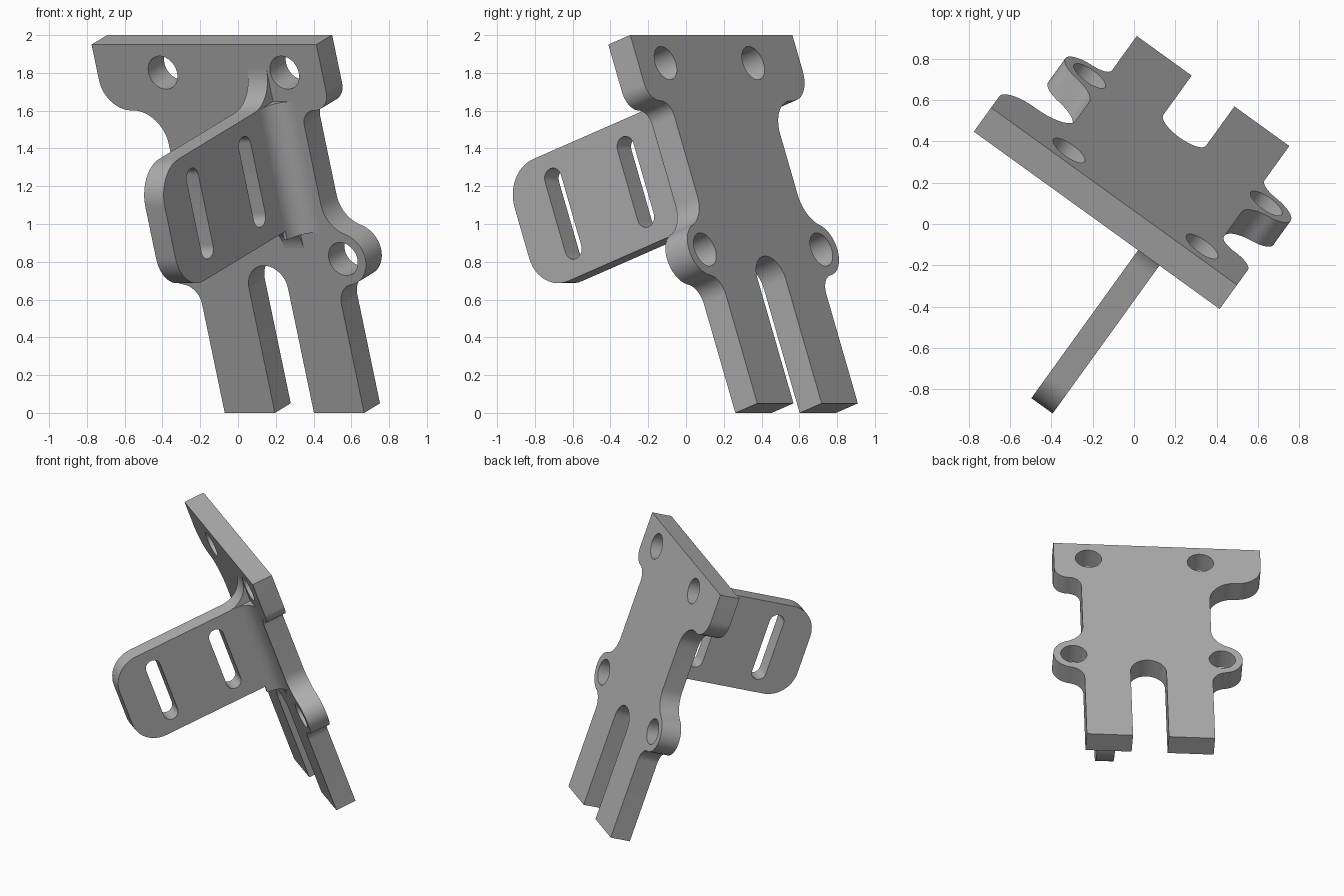
import bpy
from math import sin, cos, atan2, sqrt, radians, degrees
from mathutils import Vector, Matrix

cube = bpy.data.objects.get("Cube")
if cube:
    bpy.data.objects.remove(cube, do_unlink=True)

steel = bpy.data.materials.new("plain grey metal")
steel.use_nodes = True
grey = (0.42, 0.42, 0.42, 1)
steel.diffuse_color = grey
steel.node_tree.nodes["Principled BSDF"].inputs["Base Color"].default_value = grey

# Tilted frame: U along the top edge, V up the plate, N out of its back
U = Vector((0.811, -0.585, 0)).normalized()
H = Vector((-U.y, U.x, 0))
N = H * 0.942 + Vector((0, 0, 0.335))
N.normalize()
V = N.cross(U)
if V.z < 0:
    V = -V
ORIGIN = Vector((-0.18, 0.0175, 1.95))
THICK = 0.152
MID = 0.09


def arc(cx, cy, r, a0, a1, steps=12):
    angles = [radians(a0 + (a1 - a0) * i / steps) for i in range(steps + 1)]
    return [(cx + r * cos(a), cy + r * sin(a)) for a in angles]


def slab(name, loops, depth, centre, x_axis, y_axis):
    """Extrude an outline with optional inner loops, placed in the tilted frame."""
    curve = bpy.data.curves.new(name, "CURVE")
    curve.dimensions = "2D"
    curve.fill_mode = "BOTH"
    curve.extrude = depth / 2
    for loop in loops:
        spline = curve.splines.new("POLY")
        spline.points.add(len(loop) - 1)
        for point, (x, y) in zip(spline.points, loop):
            point.co = (x, y, 0, 1)
        spline.use_cyclic_u = True
    helper = bpy.data.objects.new(name + " outline", curve)
    bpy.context.collection.objects.link(helper)
    graph = bpy.context.evaluated_depsgraph_get()
    mesh = bpy.data.meshes.new_from_object(helper.evaluated_get(graph))
    bpy.data.objects.remove(helper, do_unlink=True)

    z_axis = x_axis.cross(y_axis)
    matrix = Matrix((x_axis, y_axis, z_axis)).transposed().to_4x4()
    matrix.translation = centre
    mesh.transform(matrix)
    mesh.materials.clear()
    mesh.materials.append(steel)
    obj = bpy.data.objects.new(name, mesh)
    bpy.context.collection.objects.link(obj)

    bpy.ops.object.select_all(action="DESELECT")
    obj.select_set(True)
    bpy.context.view_layer.objects.active = obj
    bpy.ops.object.mode_set(mode="EDIT")
    bpy.ops.mesh.select_all(action="SELECT")
    bpy.ops.mesh.remove_doubles(threshold=0.0005)
    bpy.ops.mesh.normals_make_consistent(inside=False)
    bpy.ops.object.mode_set(mode="OBJECT")
    bpy.ops.object.shade_smooth_by_angle(angle=radians(30))
    return obj


# Main plate: shoulders, waist, round ears and two legs
WAIST, EAR_X, EAR_Y, EAR_R = 0.455, 0.527, -1.205, 0.145
SHOULDER, FOOT = -0.37, -2.07
SLOT_R, SLOT_Y = 0.1275, -1.37


def ear_blend(r):
    """Height and angle from the ear centre to a blend arc touching the waist."""
    dx = WAIST + r - EAR_X
    dy = sqrt((EAR_R + r) ** 2 - dx ** 2)
    return dy, degrees(atan2(dy, dx))


def plate_side(top, r1, r2):
    above, below = 0.18, 0.11
    dy1, a1 = ear_blend(above)
    dy2, a2 = ear_blend(below)
    return ([(top, 0)]
            + arc(top - r1, SHOULDER + r1, r1, 0, -90)
            + arc(WAIST + r2, SHOULDER - r2, r2, 90, 180)
            + arc(WAIST + above, EAR_Y + dy1, above, 180, 180 + a1)
            + arc(EAR_X, EAR_Y, EAR_R, a1, -a2, 24)[1:-1]
            + arc(WAIST + below, EAR_Y - dy2, below, 180 - a2, 180)
            + [(WAIST, FOOT), (SLOT_R, FOOT)]
            + arc(0, SLOT_Y, SLOT_R, 0, 90))


right = [(MID + x, y) for x, y in plate_side(0.643, 0.1, 0.085)]
left = [(MID - x, y) for x, y in plate_side(0.824, 0.17, 0.19)]
holes = [arc(MID + s * x, y, 0.093, 0, 360, 40)[:-1]
         for x, y in ((0.397, -0.158), (EAR_X, EAR_Y)) for s in (-1, 1)]
slab("main_plate", [right + left[-2::-1]] + holes, THICK,
     ORIGIN + N * THICK / 2, U, V)

# Side flange: rounded tab with flared root and two long slots
TOP, BOTTOM, REACH, CORNER = -0.32, -1.005, 1.11, 0.2
FLANGE_U, FLANGE_T = 0.31, 0.127
flare, low_flare = 0.18, 0.14
outline = ([(-0.03, TOP + flare)]
           + arc(flare, TOP + flare, flare, 180, 270)
           + arc(REACH - CORNER, TOP - CORNER, CORNER, 90, 0)
           + arc(REACH - CORNER, BOTTOM + CORNER, CORNER, 0, -90)
           + arc(low_flare, BOTTOM - low_flare, low_flare, 90, 180)
           + [(-0.03, BOTTOM - low_flare)])
slots = [arc(x, -0.46, 0.055, 0, 180) + arc(x, -0.855, 0.055, 180, 360)
         for x in (0.32, 0.822)]
slab("side_flange", [outline] + slots, FLANGE_T, ORIGIN + U * FLANGE_U, -N, V)

# Rounded inside corner where the flange meets the plate
r = 0.125
face = FLANGE_U + FLANGE_T / 2
corner = ([(face - 0.02, -0.02), (face + r, -0.02)]
          + arc(face + r, r, r, 270, 180) + [(face - 0.02, r)])
low = BOTTOM - 0.05
slab("flange_fillet", [corner], TOP - low,
     ORIGIN + V * (TOP + low) / 2, U, -N)
